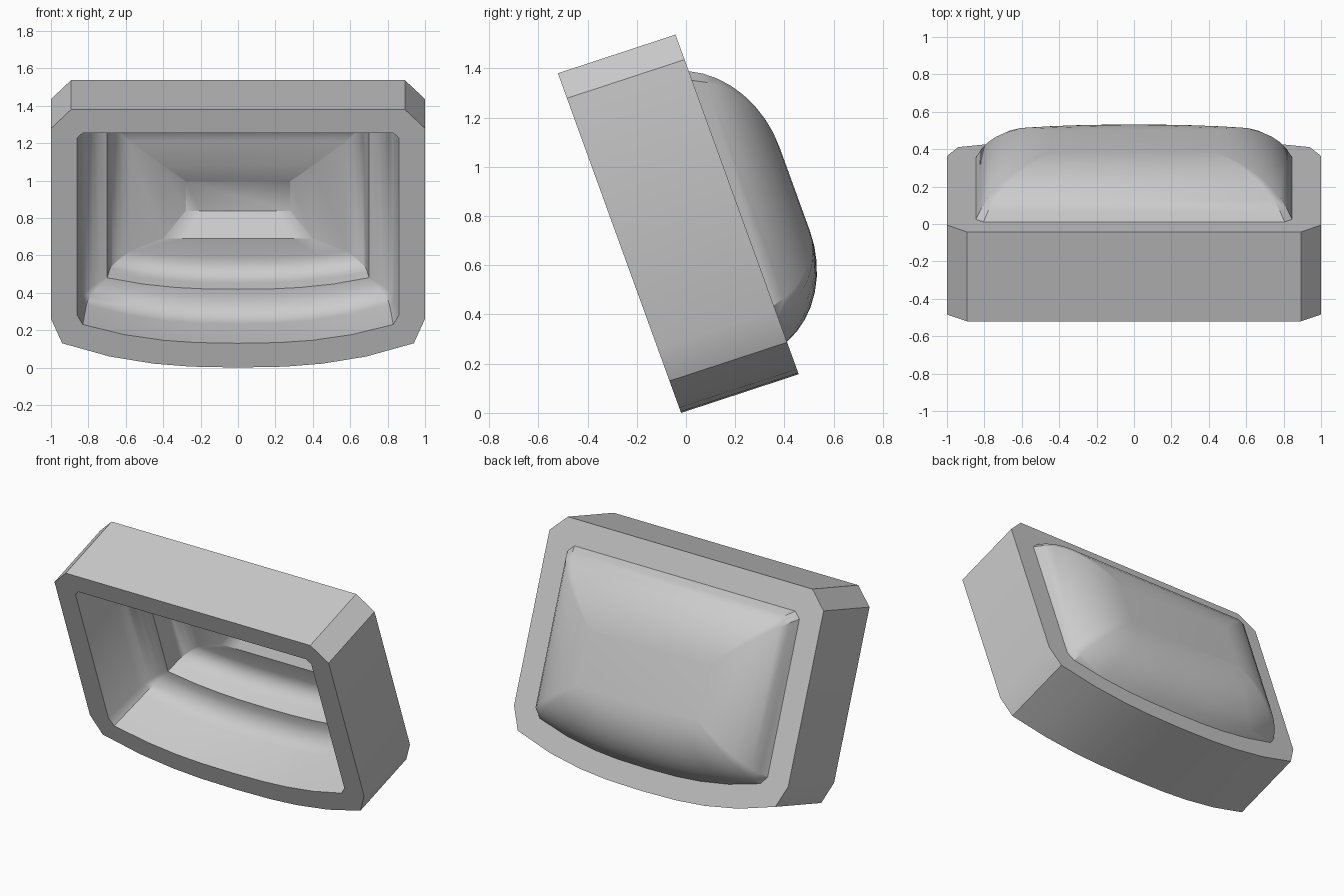
import bpy, math
from mathutils import Vector

cube = bpy.data.objects.get("Cube")
if cube:
    bpy.data.objects.remove(cube)

gray = bpy.data.materials.new("plain_gray")
gray.use_nodes = True
COLOR = (0.6, 0.6, 0.6, 1)
gray.diffuse_color = COLOR
gray.node_tree.nodes["Principled BSDF"].inputs["Base Color"].default_value = COLOR

# Tilted frame: UP runs along the leaning face, DEPTH from its front to its back
ORIGIN = Vector((0, -0.02, 0))
UP = Vector((0, -0.341, 0.94))
DEPTH = Vector((0, 0.478, 0.157))
STEPS = (0, 0.27, 0.48, 0.73, 1)

# Outlines: half width, top, bottom, bottom sag, bottom corner width, bottom corner rise, top corner
OUTER = (1.0, 1.468, 0.0, 0.138, 0.06, 0.139, 0.108)
OPENING = (0.86, 1.335, 0.138, 0.107, 0.03, 0.053, 0.03)
WALL_END = (0.835, 1.325, 0.15, 0.107, 0.025, 0.04, 0.02)
STEP = (0.70, 1.21, 0.30, 0.065, 0.004, 0.004, 0.004)
STEP_END = (0.69, 1.20, 0.31, 0.065, 0.004, 0.004, 0.004)
PANEL = (0.58, 1.08, 0.42, 0.03, 0.004, 0.004, 0.004)
WELL = (0.40, 0.94, 0.525, 0.0, 0.003, 0.003, 0.003)
WELL_FLOOR = (0.28, 0.82, 0.65, 0.0, 0.003, 0.003, 0.003)
DOME_BASE = (0.845, 1.31, 0.14, 0.107, 0.04, 0.05, 0.04)
DOME_TOP = (0.44, 0.90, 0.54, 0.01, 0.004, 0.004, 0.004)


def mix(a, b, t):
    return tuple(p + (q - p) * t for p, q in zip(a, b))


def ring(shape, depth):
    """Closed outline with a bowed bottom and cut corners."""
    hw, top, low, sag, cw, rise, ct = shape
    right = [(t * (hw - cw), low + sag * t ** 2.5) for t in STEPS]
    right += [(hw, low + sag + rise), (hw, top - ct), (hw - ct, top)]
    left = [(-x, v) for x, v in reversed(right[1:])]
    return [ORIGIN + Vector((x, 0, 0)) + UP * v + DEPTH * depth for x, v in right + left]


def loft(name, sections, cap=False):
    """Skin a row of outlines, given from the front opening or rim onward."""
    rings = [ring(*s) for s in sections]
    n = len(rings[0])
    verts = [p for r in rings for p in r]
    faces = [(k * n + i, k * n + (i + 1) % n, (k + 1) * n + (i + 1) % n, (k + 1) * n + i)
             for k in range(len(rings) - 1) for i in range(n)]
    if cap:
        faces.append(tuple(range((len(rings) - 1) * n, len(rings) * n)))
    mesh = bpy.data.meshes.new(name)
    mesh.from_pydata(verts, [], faces)
    mesh.materials.append(gray)
    obj = bpy.data.objects.new(name, mesh)
    bpy.context.collection.objects.link(obj)
    bpy.ops.object.select_all(action="DESELECT")
    obj.select_set(True)
    bpy.context.view_layer.objects.active = obj
    bpy.ops.object.shade_smooth_by_angle(angle=math.radians(32))
    return obj


def cove(a, wa, b, wb, n=5):
    """Hollow quarter round that leaves along the depth and ends facing front."""
    out = []
    for i in range(1, n + 1):
        ang = math.pi / 2 * i / n
        out.append((mix(a, b, 1 - math.cos(ang)), wa + (wb - wa) * math.sin(ang)))
    return out


# Frame: front border, outer sides, back border
frame = loft("bezel_frame", [(DOME_BASE, 1), (OUTER, 1), (OUTER, 0), (OPENING, 0)])
frame.data.flip_normals()

# Recess: two coved steps, a flat panel and a sunken well
recess = [(OPENING, 0), (WALL_END, 0.6)]
recess += cove(WALL_END, 0.6, STEP, 0.87)
recess += [(STEP_END, 1.02)] + cove(STEP_END, 1.02, PANEL, 1.25)
recess += [(WELL, 1.25), (WELL_FLOOR, 1.44)]
loft("stepped_recess", recess, cap=True)

# Back: cushion-shaped dome
dome = [(DOME_BASE, 1)]
START = math.radians(20)
for i in range(1, 9):
    ang = START + (math.pi / 2 - START) * i / 8
    inset = 1 - math.cos(ang) / math.cos(START)
    rise = (math.sin(ang) - math.sin(START)) / (1 - math.sin(START))
    dome.append((mix(DOME_BASE, DOME_TOP, inset), 1 + 0.48 * rise))
back = loft("domed_back", dome, cap=True)
back.data.flip_normals()
